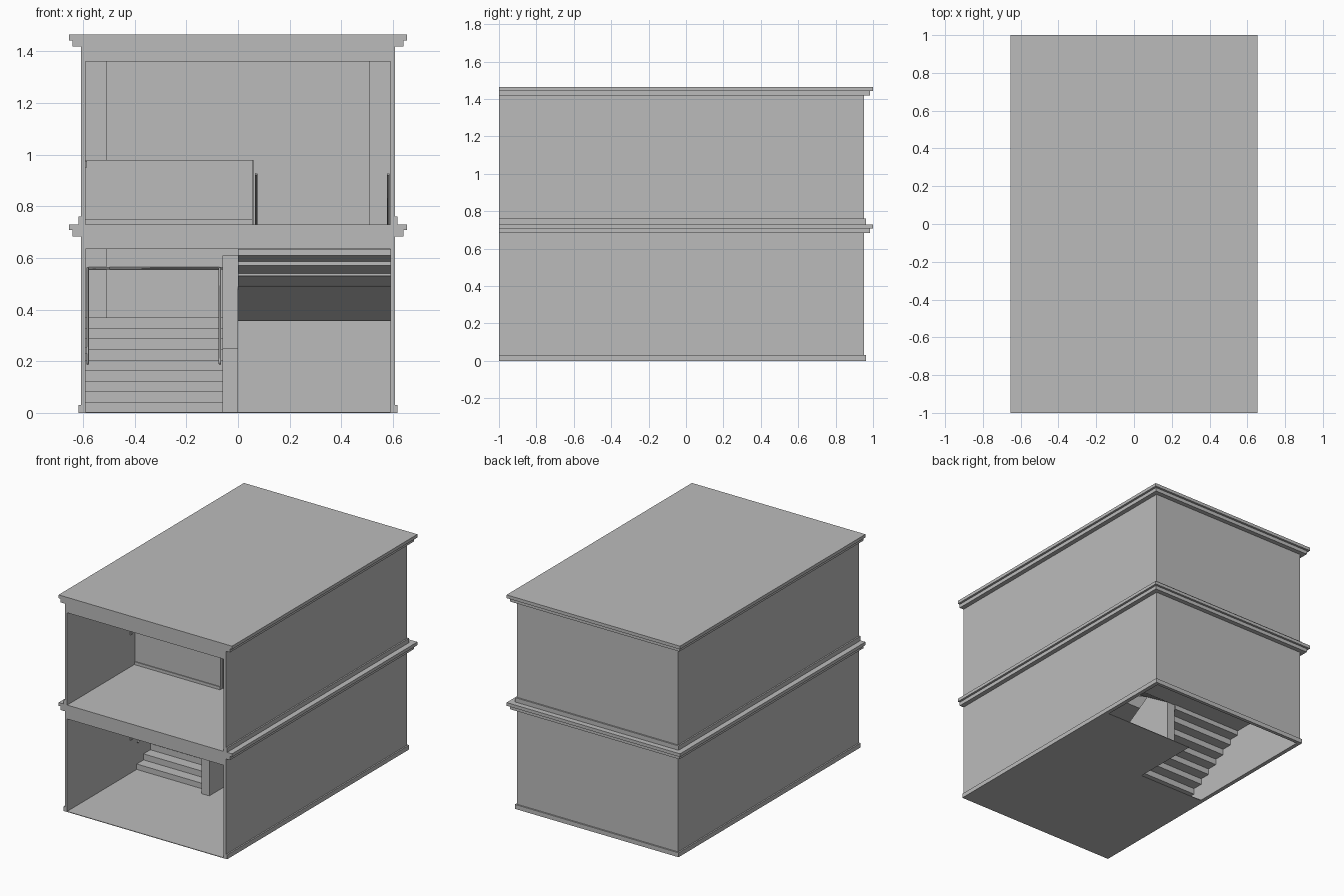
import bpy
import bmesh
from mathutils import Vector

cube = bpy.data.objects.get("Cube")
if cube:
    bpy.data.objects.remove(cube, do_unlink=True)

GREY = (0.5, 0.5, 0.5, 1.0)
mat = bpy.data.materials.new("plain grey")
mat.use_nodes = True
mat.diffuse_color = GREY
mat.node_tree.nodes["Principled BSDF"].inputs["Base Color"].default_value = GREY

# Main measures
FRONT, BACK, INNER = -1.0, 0.94, 0.59
FLOOR, ROOF = 0.73, 1.465
START, TURN = -0.25, 0.34          # run of both flights
LANDING, STEPS = 0.37, 9
RISE, TREAD = LANDING / STEPS, (TURN - START) / (STEPS - 1)


def prism(name, points, axis, lo, hi):
    """Extrude a flat outline along x (points are y, z) or z (points are x, y)."""
    place = (lambda p, d: (d, *p)) if axis == "x" else (lambda p, d: (*p, d))
    bm = bmesh.new()
    face = bm.faces.new([bm.verts.new(place(p, lo)) for p in points])
    moved = bmesh.ops.extrude_face_region(bm, geom=[face])["geom"]
    shift = Vector(place((0, 0), hi - lo))
    bmesh.ops.translate(bm, verts=[v for v in moved if isinstance(v, bmesh.types.BMVert)], vec=shift)
    bmesh.ops.recalc_face_normals(bm, faces=bm.faces)
    mesh = bpy.data.meshes.new(name)
    bm.to_mesh(mesh)
    bm.free()
    mesh.materials.append(mat)
    obj = bpy.data.objects.new(name, mesh)
    bpy.context.collection.objects.link(obj)
    return obj


def box(name, x0, x1, y0, y1, z0, z1):
    return prism(name, [(x0, y0), (x1, y0), (x1, y1), (x0, y1)], "z", z0, z1)


def u_band(name, out, z0, z1):
    """Band round both sides and the back, open at the front."""
    back = out + 0.345
    plan = [(-out, FRONT), (-out, back), (out, back), (out, FRONT),
            (INNER, FRONT), (INNER, BACK), (-INNER, BACK), (-INNER, FRONT)]
    return prism(name, plan, "z", z0, z1)


def rail(name, points):
    curve = bpy.data.curves.new(name, "CURVE")
    curve.dimensions = "3D"
    curve.bevel_depth = 0.005
    curve.bevel_resolution = 1
    curve.use_fill_caps = True
    spline = curve.splines.new("POLY")
    spline.points.add(len(points) - 1)
    for point, co in zip(spline.points, points):
        point.co = (*co, 1)
    curve.materials.append(mat)
    obj = bpy.data.objects.new(name, curve)
    bpy.context.collection.objects.link(obj)


# Shell: walls, skirtings and stepped cornices on each storey
u_band("outer_walls", 0.608, 0, ROOF - 0.01)
for label, base, top in (("lower", 0, FLOOR), ("upper", FLOOR, ROOF)):
    u_band(label + "_plinth", 0.618, base, base + 0.03)
    u_band(label + "_cornice_step", 0.64, top - 0.047, top - 0.022)
    u_band(label + "_cornice_cap", 0.655, top - 0.022, top)

# Roof and floors
box("roof", -0.655, 0.655, FRONT, 1.0, ROOF - 0.022, ROOF)
box("upper_ceiling", -INNER, INNER, FRONT, BACK, 1.36, ROOF - 0.02)
box("upper_floor", -INNER, INNER, FRONT, START, 0.635, FLOOR)
prism("ground_floor", [(-0.6, FRONT), (0.6, FRONT), (0.6, 0.45), (-0.09, 0.45),
                       (-0.09, -0.03), (-0.6, -0.03)], "z", 0, 0.004)

# Landing and corner columns above it
box("landing", -INNER, INNER, TURN, BACK, LANDING - 0.015, LANDING)
for side, x in (("right", -0.55), ("left", 0.55)):
    box(side + "_corner_column", x - 0.04, x + 0.04, BACK - 0.08, BACK, LANDING, 1.36)

# Lower flight: a thin folded sheet, open underneath
top, under = [], []
for i in range(STEPS):
    y = START + i * TREAD
    top += [(y, i * RISE), (y, (i + 1) * RISE)]
    under += [(y + 0.006, max(i * RISE - 0.006, 0)), (y + 0.006, (i + 1) * RISE - 0.006)]
prism("lower_flight", top + under[::-1], "x", -INNER, -0.06)

# Upper flight: steps with a sloping soffit
up = (FLOOR - LANDING) / STEPS
steps = []
for i in range(STEPS):
    y = TURN - i * TREAD
    steps += [(y, LANDING + i * up), (y, LANDING + (i + 1) * up)]
soffit = [(START, 0.63), (-0.1, 0.63), (TURN, LANDING - 0.015)]
prism("upper_flight", steps + soffit, "x", 0, INNER)

# Sloping parapets between the flights
prism("lower_parapet", [(-0.31, 0), (-0.31, 0.25), (-0.25, 0.25), (TURN, 0.61), (TURN, 0)],
      "x", -0.06, 0)
prism("upper_parapet", soffit + [(TURN, 0.61), (START, 0.98)], "x", 0, 0.06)

# Half wall guarding the stairwell, with its skirting
box("stairwell_half_wall", -INNER, 0.057, -0.27, -0.21, FLOOR - 0.095, 0.98)
box("half_wall_skirting", -INNER, 0.057, -0.276, -0.27, FLOOR, FLOOR + 0.02)

# Handrails: one along the outer walls, one along the parapets
LOW, MID, HIGH = 0.19, 0.56, 0.925
rail("wall_handrail", [(-0.582, START, LOW), (-0.582, TURN, MID), (-0.582, 0.85, MID),
                       (-0.5, 0.85, MID), (-0.5, 0.93, MID), (0.5, 0.93, MID),
                       (0.5, 0.85, MID), (0.582, 0.85, MID), (0.582, TURN, MID),
                       (0.582, START, HIGH)])
rail("parapet_handrail", [(-0.07, START, LOW), (-0.07, TURN, MID), (-0.07, 0.36, MID),
                          (0.07, 0.36, MID), (0.07, TURN, MID), (0.07, START, HIGH)])

# Small wall plates beside the stairs
for label, z in (("lower", 0.23), ("upper", 0.95)):
    box(label + "_wall_plate", -INNER, -INNER + 0.006, -0.32, -0.3, z, z + 0.025)
